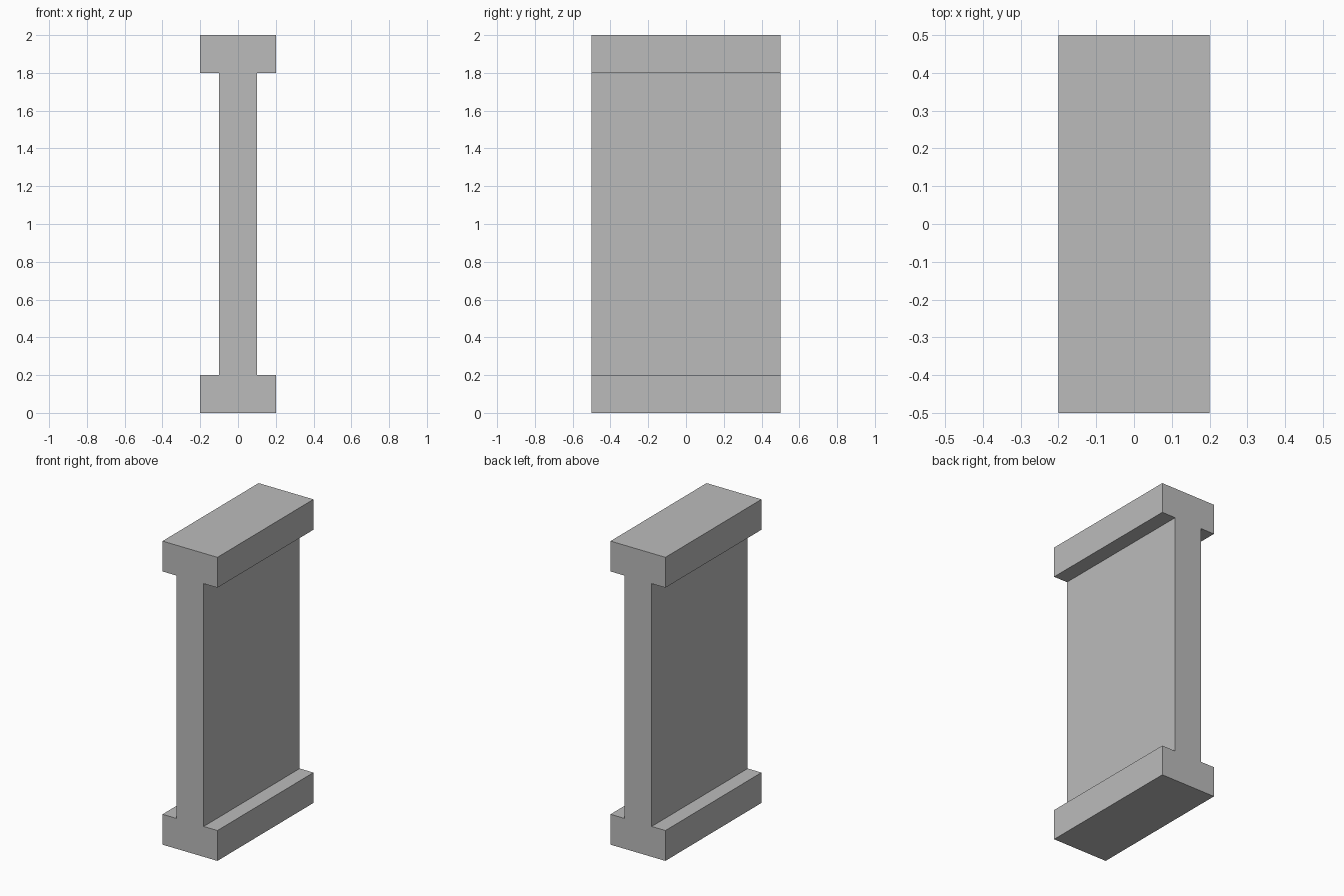
import bpy
import bmesh

cube = bpy.data.objects.get("Cube")
if cube:
    bpy.data.objects.remove(cube, do_unlink=True)

HEIGHT, LENGTH = 2.0, 1.0
FLANGE_HALF, WEB_HALF, FLANGE_THICK = 0.2, 0.1, 0.2

# Plain grey material
grey = bpy.data.materials.new("grey")
grey.use_nodes = True
colour = (0.5, 0.5, 0.5, 1)
grey.diffuse_color = colour
grey.node_tree.nodes["Principled BSDF"].inputs["Base Color"].default_value = colour

# Right half of the I-shaped section, mirrored to close the outline
half = [(FLANGE_HALF, 0), (FLANGE_HALF, FLANGE_THICK),
        (WEB_HALF, FLANGE_THICK), (WEB_HALF, HEIGHT - FLANGE_THICK),
        (FLANGE_HALF, HEIGHT - FLANGE_THICK), (FLANGE_HALF, HEIGHT)]
outline = half + [(-x, z) for x, z in reversed(half)]

# Extrude the section from front to back
bm = bmesh.new()
front = bm.faces.new([bm.verts.new((x, -LENGTH / 2, z)) for x, z in outline])
extruded = bmesh.ops.extrude_face_region(bm, geom=[front], use_keep_orig=True)
back = [v for v in extruded["geom"] if isinstance(v, bmesh.types.BMVert)]
bmesh.ops.translate(bm, verts=back, vec=(0, LENGTH, 0))
bmesh.ops.recalc_face_normals(bm, faces=bm.faces)

mesh = bpy.data.meshes.new("i_beam")
bm.to_mesh(mesh)
bm.free()
mesh.materials.append(grey)
beam = bpy.data.objects.new("i_beam", mesh)
bpy.context.collection.objects.link(beam)
